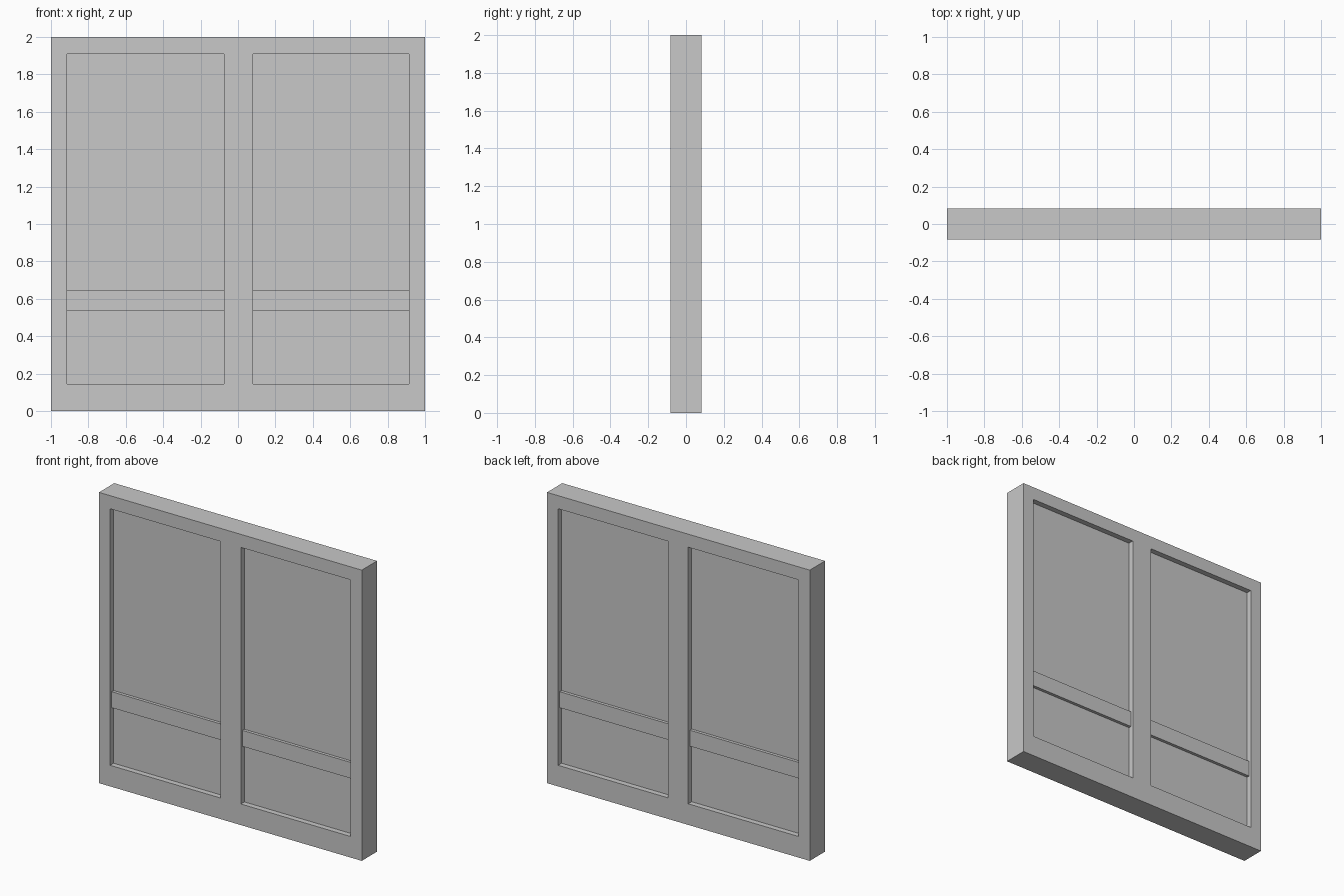
import bpy
import bmesh

cube = bpy.data.objects.get("Cube")
if cube:
    bpy.data.objects.remove(cube, do_unlink=True)

# One plain grey for the whole panel
grey = bpy.data.materials.new("plain grey")
grey.use_nodes = True
colour = (0.58, 0.58, 0.58, 1)
grey.diffuse_color = colour
grey.node_tree.nodes["Principled BSDF"].inputs["Base Color"].default_value = colour


def box(name, x0, x1, z0, z1, depth):
    """Flat-faced box, centred front to back, with half-thickness depth."""
    bm = bmesh.new()
    bmesh.ops.create_cube(bm, size=1)
    for v in bm.verts:
        v.co = (x1 if v.co.x > 0 else x0,
                depth if v.co.y > 0 else -depth,
                z1 if v.co.z > 0 else z0)
    mesh = bpy.data.meshes.new(name)
    bm.to_mesh(mesh)
    bm.free()
    mesh.materials.append(grey)
    obj = bpy.data.objects.new(name, mesh)
    bpy.context.collection.objects.link(obj)
    return obj


HALF, HEIGHT = 1.0, 2.0
FRAME, BAR, PANE = 0.083, 0.066, 0.045   # half-thicknesses
INNER, SILL, HEAD = 0.915, 0.145, 1.91   # opening limits
POST_L, POST_R = 0.08, -0.075            # centre post edges

# Outer frame
box("right_stile", -HALF, -INNER, 0, HEIGHT, FRAME)
box("left_stile", INNER, HALF, 0, HEIGHT, FRAME)
box("bottom_rail", -INNER, INNER, 0, SILL, FRAME)
box("top_rail", -INNER, INNER, HEAD, HEIGHT, FRAME)
box("centre_post", POST_R, POST_L, SILL, HEAD, FRAME)

# Recessed panes and cross bars on each side of the post
for side, x0, x1 in (("right", -INNER, POST_R), ("left", POST_L, INNER)):
    box(side + "_pane", x0, x1, SILL, HEAD, PANE)
    box(side + "_cross_bar", x0, x1, 0.535, 0.645, BAR)
